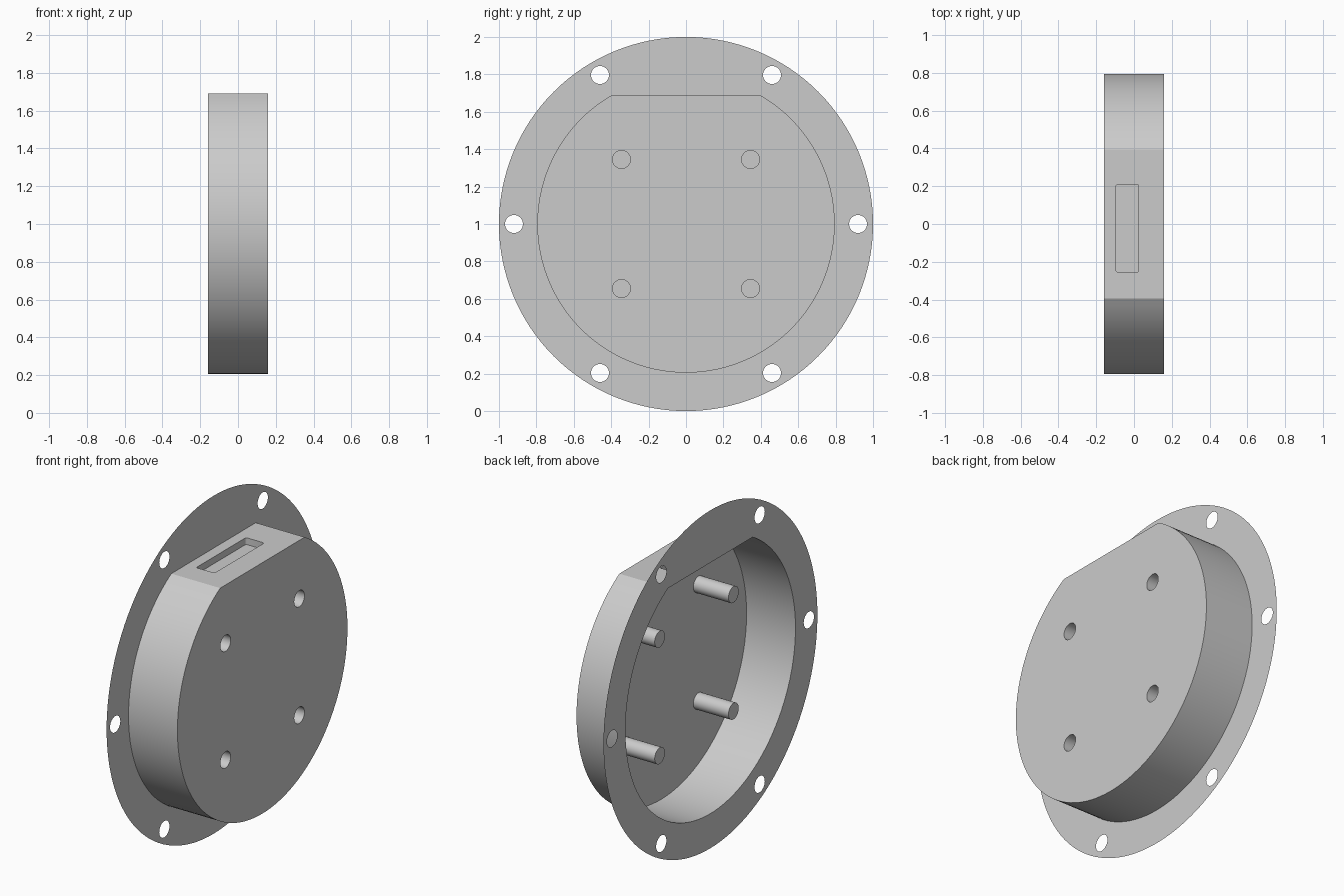
import bpy, bmesh
from math import sin, cos, pi, asin
from mathutils import Vector

BACK, FACE = -0.16, 0.16       # open flange side and closed side along x
MID = 1.0                      # height of the disc centre
BODY_R, FLAT = 0.795, 0.69     # housing radius and height of its flat above centre
SLOT_DEPTH = 0.04

cube = bpy.data.objects.get("Cube")
if cube:
    bpy.data.objects.remove(cube, do_unlink=True)

grey = bpy.data.materials.new("plain_grey")
grey.use_nodes = True
grey.diffuse_color = (0.6, 0.6, 0.6, 1)
grey.node_tree.nodes["Principled BSDF"].inputs["Base Color"].default_value = (0.6, 0.6, 0.6, 1)


def circle(x, y, z, r, n):
    return [(x, y + r * cos(2 * pi * i / n), z + r * sin(2 * pi * i / n)) for i in range(n)]


def body_profile(x):
    """Circle cut by a flat on top; the closing segment is the flat."""
    a = asin(FLAT / BODY_R)
    start, sweep, n = pi - a, pi + 2 * a, 96
    return [(x, BODY_R * cos(start + sweep * i / n), MID + BODY_R * sin(start + sweep * i / n))
            for i in range(n + 1)]


def slot_profile(z):
    """Rounded rectangle lying in the flat."""
    x0, x1, y0, y1, r = -0.095, 0.025, -0.255, 0.21, 0.01
    corners = [(x1 - r, y1 - r), (x0 + r, y1 - r), (x0 + r, y0 + r), (x1 - r, y0 + r)]
    return [(cx + r * cos(pi / 2 * (k + j / 3)), cy + r * sin(pi / 2 * (k + j / 3)), z)
            for k, (cx, cy) in enumerate(corners) for j in range(4)]


def loop(bm, points):
    return [bm.verts.new(p) for p in points]


def ring_edges(bm, verts):
    out = []
    for a, b in zip(verts, verts[1:] + verts[:1]):
        out.append(bm.edges.get((a, b)) or bm.edges.new((a, b)))
    return out


def fill(bm, loops, normal):
    """Flat sheet bounded by the first loop, with the others as holes."""
    edges = [e for l in loops for e in ring_edges(bm, l)]
    bmesh.ops.triangle_fill(bm, edges=edges, use_beauty=True, normal=Vector(normal))


def wall(bm, a, b, closed=True):
    n = len(a)
    for i in range(n if closed else n - 1):
        j = (i + 1) % n
        bm.faces.new((a[i], a[j], b[j], b[i]))


def finish(bm, name, toward):
    """Make normals consistent, with the main flat face looking toward the given way."""
    bmesh.ops.recalc_face_normals(bm, faces=bm.faces[:])
    bm.normal_update()
    way = Vector(toward)
    key = max(bm.faces, key=lambda f: abs(f.normal.dot(way)))
    if key.normal.dot(way) < 0:
        bmesh.ops.reverse_faces(bm, faces=bm.faces[:])
    mesh = bpy.data.meshes.new(name)
    bm.to_mesh(mesh)
    bm.free()
    mesh.materials.append(grey)
    ob = bpy.data.objects.new(name, mesh)
    bpy.context.collection.objects.link(ob)
    bpy.ops.object.select_all(action='DESELECT')
    ob.select_set(True)
    bpy.context.view_layer.objects.active = ob
    bpy.ops.object.shade_smooth_by_angle(angle=pi / 9)


def cup(name, top, bottom, toward):
    """Blind recess: side wall and closed floor."""
    bm = bmesh.new()
    a, b = loop(bm, top), loop(bm, bottom)
    wall(bm, a, b)
    bm.faces.new(b)
    finish(bm, name, toward)


pegs = [(y, MID + z) for y in (-0.345, 0.345) for z in (-0.345, 0.345)]
PEG_R, PEG_END = 0.048, -0.07

# thin mounting flange with six bolt holes
bm = bmesh.new()
loops = [loop(bm, circle(BACK, 0, MID, 1.0, 128)), loop(bm, body_profile(BACK))]
for i in range(6):
    a = i * pi / 3
    loops.append(loop(bm, circle(BACK, 0.92 * cos(a), MID + 0.92 * sin(a), 0.048, 32)))
fill(bm, loops, (1, 0, 0))
finish(bm, "mounting_flange", (1, 0, 0))

# housing: curved wall, flat with slot opening, closed face with peg openings
bm = bmesh.new()
rear, front = loop(bm, body_profile(BACK)), loop(bm, body_profile(FACE))
wall(bm, rear, front, closed=False)
fill(bm, [front] + [loop(bm, circle(FACE, y, z, PEG_R, 32)) for y, z in pegs], (1, 0, 0))
flat = [rear[0], front[0], front[-1], rear[-1]]
fill(bm, [flat, loop(bm, slot_profile(MID + FLAT))], (0, 0, 1))
finish(bm, "housing", (1, 0, 0))

# shallow connector recess in the flat
cup("slot_recess", slot_profile(MID + FLAT), slot_profile(MID + FLAT - SLOT_DEPTH), (0, 0, 1))

# hollow pegs, open on the closed face and capped inside the cavity
for i, (y, z) in enumerate(pegs):
    cup(f"hollow_peg_{i + 1}", circle(FACE, y, z, PEG_R, 32),
        circle(PEG_END, y, z, PEG_R, 32), (1, 0, 0))
